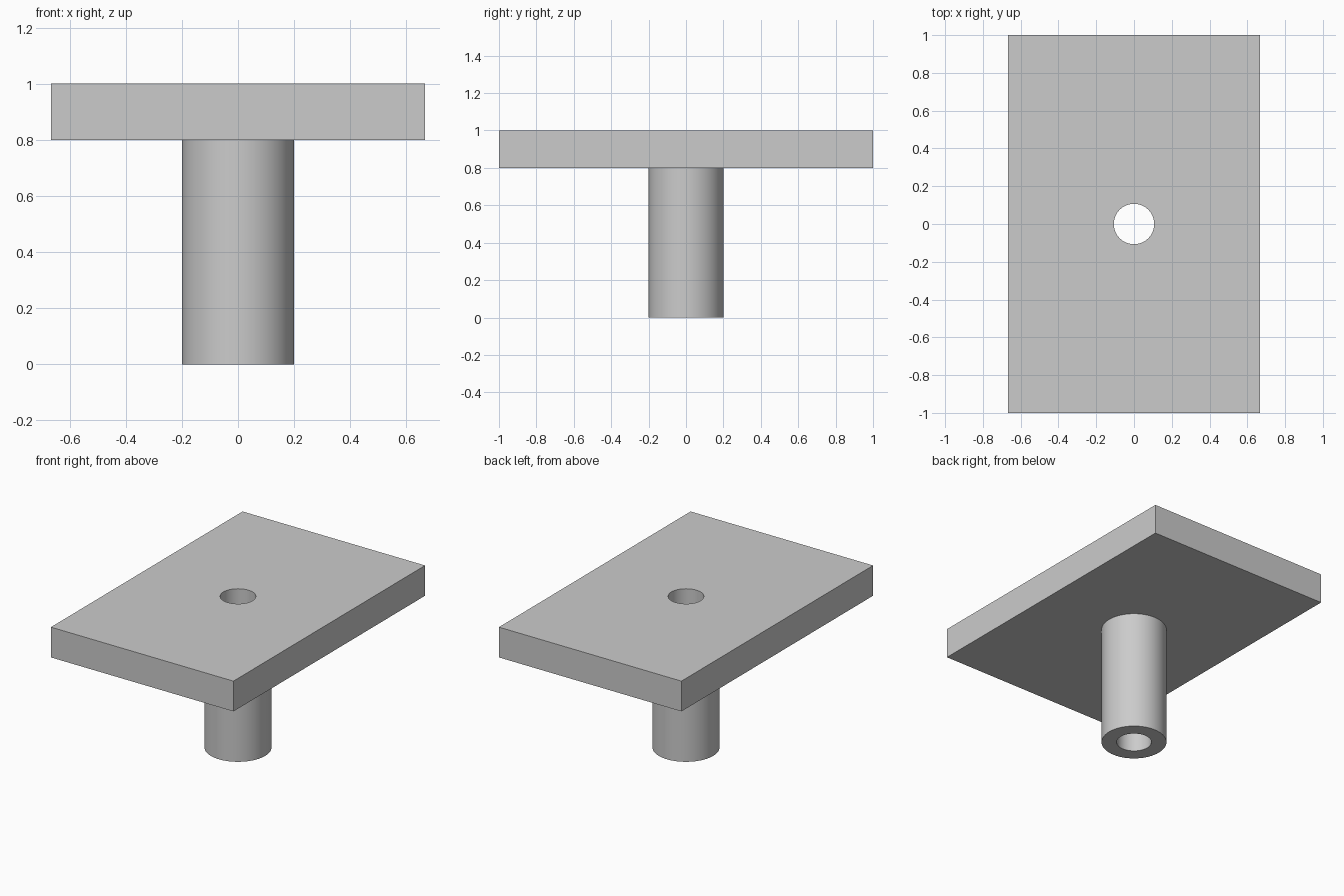
import bpy
from math import radians

cube = bpy.data.objects.get("Cube")
if cube:
    bpy.data.objects.remove(cube, do_unlink=True)

# Plain grey material
grey = bpy.data.materials.new("light_grey")
grey.use_nodes = True
colour = (0.6, 0.6, 0.6, 1)
grey.diffuse_color = colour
grey.node_tree.nodes["Principled BSDF"].inputs["Base Color"].default_value = colour

PLATE_BOTTOM, TOP = 0.8, 1.0
TUBE_RADIUS, BORE_RADIUS = 0.2, 0.107


def cylinder(name, radius, bottom, top):
    bpy.ops.mesh.primitive_cylinder_add(
        vertices=64, radius=radius, depth=top - bottom,
        location=(0, 0, (bottom + top) / 2))
    obj = bpy.context.object
    obj.name = name
    obj.data.materials.append(grey)
    return obj


def combine(target, tool, operation):
    """Apply a boolean and remove the tool object."""
    tool.hide_render = True
    mod = target.modifiers.new(tool.name, "BOOLEAN")
    mod.operation, mod.object, mod.solver = operation, tool, "EXACT"
    bpy.context.view_layer.objects.active = target
    bpy.ops.object.modifier_apply(modifier=mod.name)
    bpy.data.objects.remove(tool, do_unlink=True)


# Flat rectangular plate
bpy.ops.mesh.primitive_cube_add(size=1, location=(0, 0, (PLATE_BOTTOM + TOP) / 2))
plate = bpy.context.object
plate.name = "plate_with_tube"
plate.scale = (4 / 3, 2, TOP - PLATE_BOTTOM)
bpy.ops.object.transform_apply(location=True, rotation=False, scale=True)
plate.data.materials.append(grey)

# Round tube below, merged into the plate
combine(plate, cylinder("tube", TUBE_RADIUS, 0, PLATE_BOTTOM + 0.1), "UNION")

# Bore through plate and tube
combine(plate, cylinder("bore_cutter", BORE_RADIUS, -0.1, TOP + 0.1), "DIFFERENCE")

# Smooth round walls, sharp rims
bpy.ops.object.select_all(action="DESELECT")
plate.select_set(True)
bpy.context.view_layer.objects.active = plate
bpy.ops.object.shade_smooth_by_angle(angle=radians(30))
